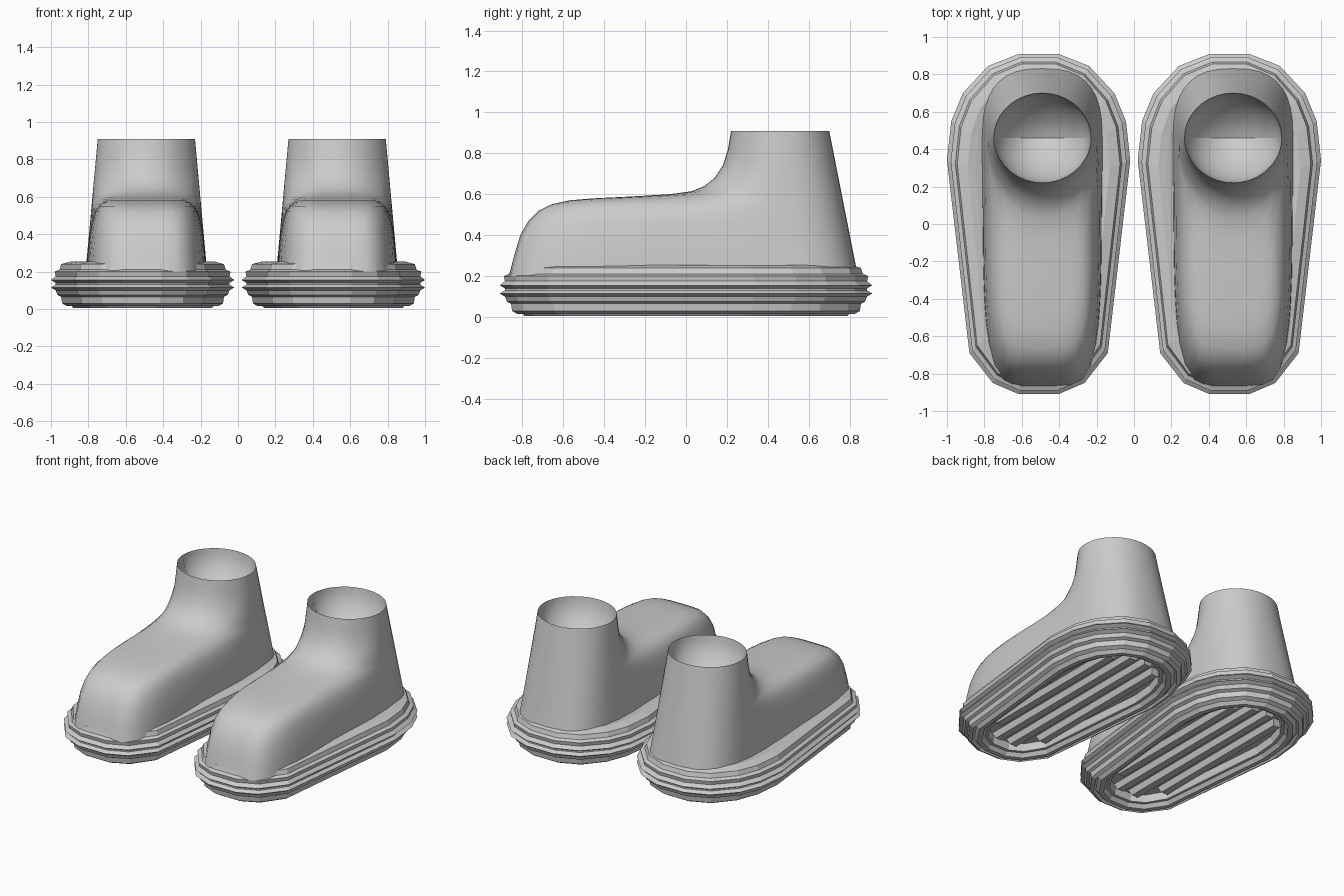
import bpy, bmesh, math

if "Cube" in bpy.data.objects:
    bpy.data.objects.remove(bpy.data.objects["Cube"])

def loft(name, rings, loc, smooth=False, cap_last=False):
    """Skin a list of equal-length closed rings."""
    bm = bmesh.new()
    vs = [[bm.verts.new(p) for p in r] for r in rings]
    n = len(rings[0])
    for a, b in zip(vs, vs[1:]):
        for i in range(n):
            j = (i + 1) % n
            bm.faces.new((a[i], a[j], b[j], b[i]))
    if cap_last:
        bm.faces.new(vs[-1])
    if smooth:
        bmesh.ops.remove_doubles(bm, verts=bm.verts, dist=0.0005)
    bmesh.ops.recalc_face_normals(bm, faces=bm.faces)
    me = bpy.data.meshes.new(name)
    bm.to_mesh(me)
    bm.free()
    ob = bpy.data.objects.new(name, me)
    ob.location = loc
    bpy.context.collection.objects.link(ob)
    if smooth:
        bpy.context.view_layer.objects.active = ob
        ob.select_set(True)
        bpy.ops.object.shade_smooth_by_angle(angle=math.radians(50))
        ob.select_set(False)
    return ob

# sole: faceted outline and ridged profile (inset, z)
HALF = [(.105, .91), (.27, .845), (.405, .70), (.467, .55), (.49, .34),
        (.37, -.69), (.245, -.85), (.105, -.91)]
OUTLINE = HALF + [(-x, y) for x, y in reversed(HALF)]
PROFILE = [(.22, .22), (.15, .245), (.11, .255), (.055, .24), (.045, .21), (.02, .20),
           (.025, .175), (.0, .155), (.025, .14), (.025, .13), (.0, .115), (.025, .10),
           (.035, .075), (.055, .065), (.06, .03), (.085, .015), (.10, .03), (.12, .005),
           (.15, .005), (.17, .03), (.19, .03), (.20, .08)]

def outline_ring(inset, z):
    return [(x * (.49 - inset) / .49, y * (.91 - inset) / .91, z) for x, y in OUTLINE]

# upper: (z, front y, front half width, front squareness)
YC = .46
STATIONS = [(.20, -.865, .32, 5), (.30, -.84, .315, 5), (.40, -.81, .305, 5),
            (.47, -.77, .292, 5), (.52, -.72, .277, 5), (.55, -.66, .257, 5),
            (.57, -.57, .235, 4.5), (.58, -.45, .22, 4), (.59, -.25, .205, 3.5),
            (.60, -.08, .20, 3.2), (.615, .03, .205, 2.8), (.64, .09, .22, 2.5),
            (.68, .14, .235, 2.2), (.74, .18, .25, 2), (.82, .205, .262, 2),
            (.91, .22, .26, 2)]

def upper_ring(z, yf, wf, n):
    k = (z - .2) / .71
    wb, depth, nb = .325 - .065 * k, .38 - .14 * k, 2.7 - .7 * k
    half = []
    # heel side, from back centre to the ankle side
    for i in range(9):
        a = math.pi / 2 * (1 - i / 9)
        half.append((wb * abs(math.cos(a)) ** (2 / nb), YC + depth * math.sin(a) ** (2 / nb), z))
    half[0] = (0, YC + depth, z)
    # toe side, narrowing from ankle width to instep width
    s0 = (1 - .9 ** n) ** (1 / n)
    fr = [(s0 * i / 10, (1 - (s0 * i / 10) ** n) ** (1 / n)) for i in range(11)]
    fr += [((1 - x ** n) ** (1 / n), x) for x in (.8, .65, .5, .33, .16, 0)]
    for s, x in fr:
        y = YC - (YC - yf) * s
        t = min(1, max(0, (.44 - y) / .5))
        t = t * t * (3 - 2 * t)
        half.append((x * (wb + (wf - wb) * t), y, z))
    return half + [(-x, y, zz) for x, y, zz in reversed(half[1:-1])]

upper = [upper_ring(*s) for s in STATIONS]
# inner lining: a dished cup with a crease across the middle
rim = upper[-1]
for f in (.97, .9, .78, .62, .45, .28, .13, 0):
    ring = []
    for x, y, _ in rim:
        v = abs(y - YC) / .24 * f
        g = max(0, 1 - (x / .26) ** 2 - v * v)
        ring.append((x, YC + (y - YC) * f, .91 - .3 * math.sqrt(g) * (1 - .25 * v)))
    upper.append(ring)

for side, cx in (("left", -.51), ("right", .51)):
    loft(side + "_sole", [outline_ring(*p) for p in PROFILE], (cx, 0, 0), cap_last=True)
    loft(side + "_upper", upper, (cx + .02, 0, 0), smooth=True)
    # tread ribs running lengthwise in the recess
    for i in range(4):
        x = (i - 1.5) * .12
        outer = abs(i - 1.5) > 1
        hi, lo = (.62, -.54) if outer else (.69, -.69)
        rib = [[(x - w, y0, z), (x + w, y0, z), (x + w, y1, z), (x - w, y1, z)]
               for w, z, y0, y1 in ((.04, .08, lo, hi), (.025, .04, lo + .02, hi - .02))]
        loft(f"{side}_tread_rib_{i + 1}", rib, (cx, 0, 0), cap_last=True)
